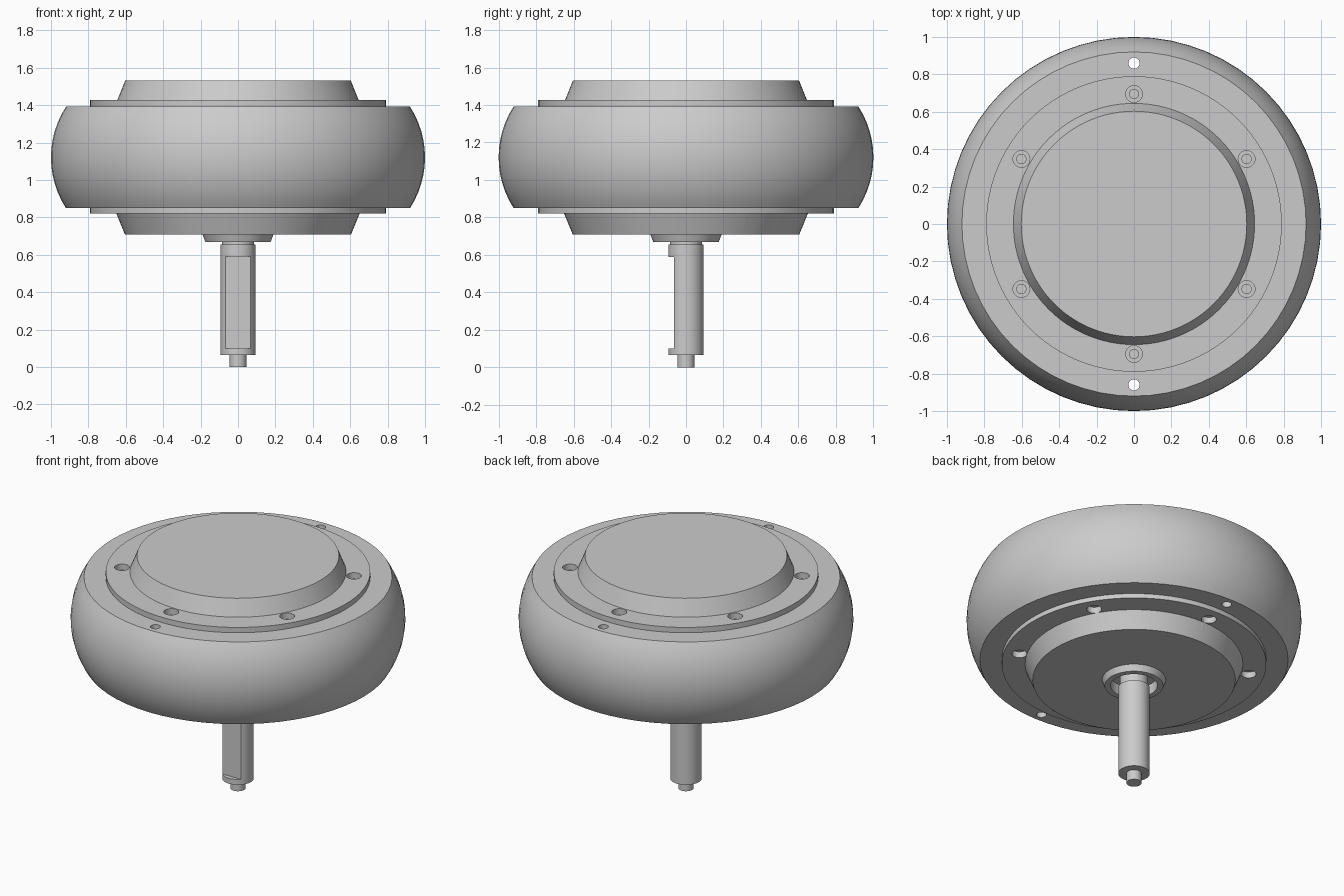
import bpy, bmesh, math
from mathutils import Matrix

if "Cube" in bpy.data.objects:
    bpy.data.objects.remove(bpy.data.objects["Cube"], do_unlink=True)

metal = bpy.data.materials.new("plain_grey")
metal.use_nodes = True
grey = (0.6, 0.6, 0.6, 1)
metal.diffuse_color = grey
metal.node_tree.nodes["Principled BSDF"].inputs["Base Color"].default_value = grey


def finish(name, bm):
    bmesh.ops.recalc_face_normals(bm, faces=bm.faces)
    mesh = bpy.data.meshes.new(name)
    bm.to_mesh(mesh)
    bm.free()
    mesh.materials.append(metal)
    ob = bpy.data.objects.new(name, mesh)
    bpy.context.collection.objects.link(ob)
    return ob


def lathe(name, profile, steps=96, closed=False):
    """Spin a list of (radius, height) points around z."""
    bm = bmesh.new()
    verts = [bm.verts.new((r, 0, z)) for r, z in profile]
    pairs = list(zip(verts, verts[1:]))
    if closed:
        pairs.append((verts[-1], verts[0]))
    edges = [bm.edges.new(p) for p in pairs]
    bmesh.ops.spin(bm, geom=verts + edges, cent=(0, 0, 0), axis=(0, 0, 1),
                   angle=math.tau, steps=steps, use_duplicate=False)
    bmesh.ops.remove_doubles(bm, verts=bm.verts, dist=0.0001)
    return finish(name, bm)


def add_cylinder(bm, x, y, low, high, radius):
    bmesh.ops.create_cone(bm, cap_ends=True, segments=24, radius1=radius, radius2=radius,
                          depth=high - low,
                          matrix=Matrix.Translation((x, y, (low + high) / 2)))


def cut(ob, name, bm):
    cutter = finish(name, bm)
    cutter.hide_render = True
    cutter.hide_viewport = True
    cutter.display_type = 'WIRE'
    mod = ob.modifiers.new(name, 'BOOLEAN')
    mod.operation = 'DIFFERENCE'
    mod.solver = 'EXACT'
    mod.object = cutter
    # Bake the cut and drop the cutter
    bpy.context.view_layer.update()
    graph = bpy.context.evaluated_depsgraph_get()
    mesh = bpy.data.meshes.new_from_object(ob.evaluated_get(graph))
    ob.modifiers.clear()
    ob.data = mesh
    bpy.data.objects.remove(cutter, do_unlink=True)


# Tyre: a barrel with a rounded tread
bottom, top, rim, bulge = 0.85, 1.392, 0.92, 0.08
half = (top - bottom) / 2
arc_radius = (half ** 2 + bulge ** 2) / (2 * bulge)
sweep = math.asin(half / arc_radius)
tread = []
for i in range(13):
    a = sweep * (i / 6 - 1)
    tread.append((1 - arc_radius + arc_radius * math.cos(a),
                  (bottom + top) / 2 + arc_radius * math.sin(a)))
tyre = lathe("tyre", [(0.75, bottom)] + tread + [(0.75, top)], 64, closed=True)

# Two holes straight through the tyre
bm = bmesh.new()
for side in (1, -1):
    add_cylinder(bm, 0, side * 0.86, bottom - 0.1, top + 0.1, 0.03)
cut(tyre, "tyre_hole_cutter", bm)

# Hub: flanges, tapered covers and a hollow collar round the shaft
hub = lathe("hub", [(0, 0.74), (0.14, 0.74), (0.14, 0.67), (0.175, 0.67), (0.19, 0.71),
                    (0.605, 0.71), (0.65, 0.82), (0.79, 0.82), (0.79, 1.427),
                    (0.645, 1.427), (0.603, 1.532), (0, 1.532)])

# Six counterbored screw holes on each flange, wide part then narrow part
for label, face, inward in (("upper", 1.427, -1), ("lower", 0.82, 1)):
    for part, radius, depth in (("wide", 0.045, 0.04), ("narrow", 0.025, 0.12)):
        bm = bmesh.new()
        for k in range(6):
            a = math.radians(30 + 60 * k)
            ends = sorted((face - inward * 0.05, face + inward * depth))
            add_cylinder(bm, 0.695 * math.cos(a), 0.695 * math.sin(a), *ends, radius)
        cut(hub, label + "_" + part + "_cutter", bm)

# Shaft with a narrow neck, a stub at the end and a flat on the front
shaft = lathe("shaft", [(0, 0), (0.045, 0), (0.045, 0.065), (0.094, 0.065),
                        (0.094, 0.655), (0.085, 0.655), (0.085, 0.76), (0, 0.76)], 48)
bm = bmesh.new()
bmesh.ops.create_cube(bm, size=1, matrix=Matrix.Translation((0, -0.165, 0.345))
                      @ Matrix.Diagonal((0.4, 0.2, 0.49, 1)))
cut(shaft, "flat_cutter", bm)

# Smooth the round walls, keep the rims crisp
bpy.ops.object.select_all(action='DESELECT')
for ob in (tyre, hub, shaft):
    ob.select_set(True)
bpy.context.view_layer.objects.active = tyre
bpy.ops.object.shade_smooth_by_angle(angle=math.radians(20))
